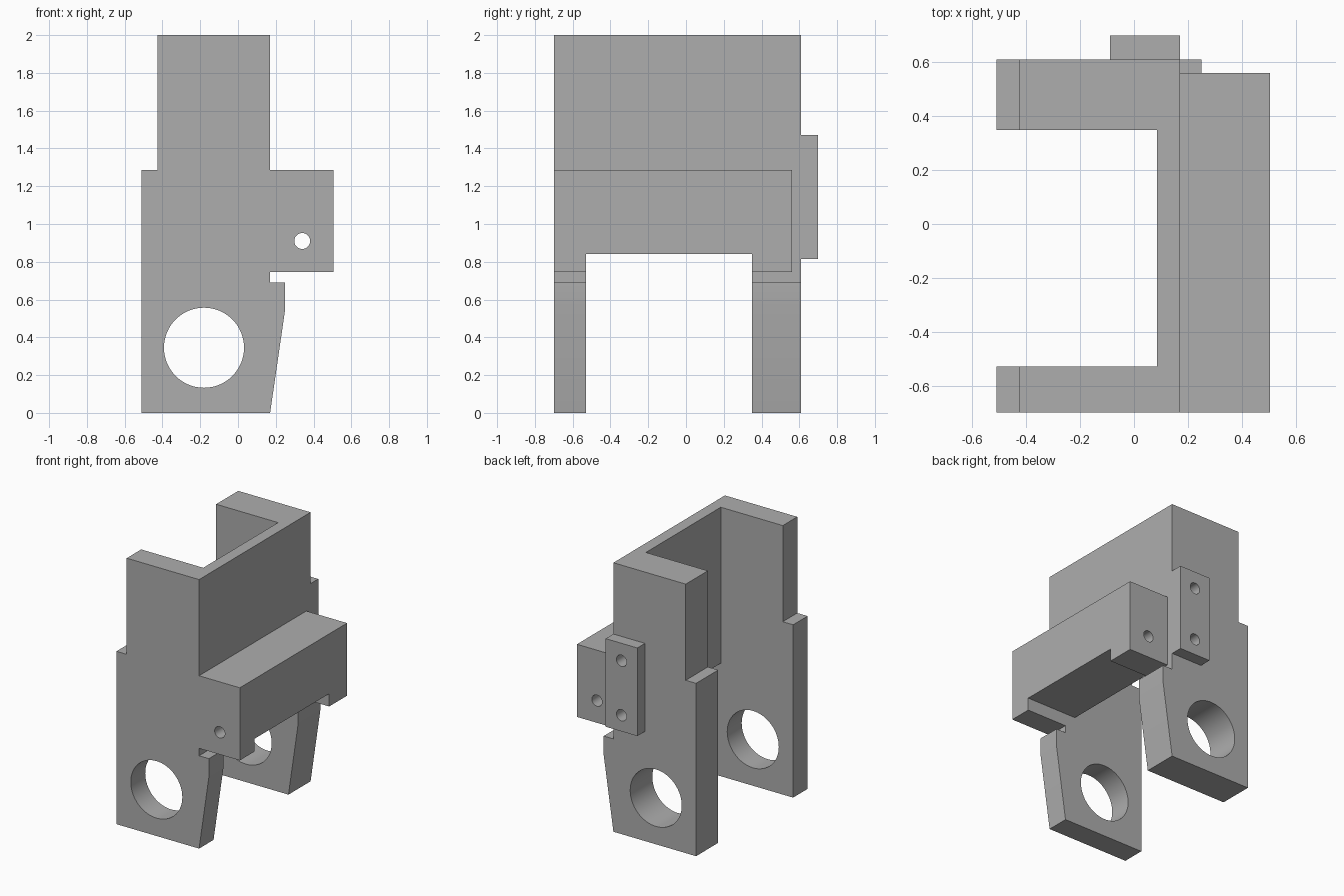
import bpy
import bmesh
import math
from mathutils import Matrix

cube = bpy.data.objects.get("Cube")
if cube:
    bpy.data.objects.remove(cube, do_unlink=True)

grey = bpy.data.materials.new("plain grey")
grey.use_nodes = True
colour = (0.42, 0.42, 0.42, 1)
grey.diffuse_color = colour
grey.node_tree.nodes["Principled BSDF"].inputs["Base Color"].default_value = colour


def add_object(name, bm):
    bmesh.ops.recalc_face_normals(bm, faces=bm.faces)
    mesh = bpy.data.meshes.new(name)
    bm.to_mesh(mesh)
    bm.free()
    mesh.materials.append(grey)
    obj = bpy.data.objects.new(name, mesh)
    bpy.context.collection.objects.link(obj)
    return obj


def extrude_profile(name, points, y0, y1):
    bm = bmesh.new()
    face = bm.faces.new([bm.verts.new((x, y0, z)) for x, z in points])
    result = bmesh.ops.extrude_face_region(bm, geom=[face])
    verts = [v for v in result["geom"] if isinstance(v, bmesh.types.BMVert)]
    bmesh.ops.translate(bm, verts=verts, vec=(0, y1 - y0, 0))
    return add_object(name, bm)


def box(name, xs, ys, zs):
    (x0, x1), (z0, z1) = xs, zs
    return extrude_profile(name, [(x0, z0), (x1, z0), (x1, z1), (x0, z1)], *ys)


def rod(name, x, z, radius, y0, y1):
    bm = bmesh.new()
    place = Matrix.Translation((x, (y0 + y1) / 2, z)) @ Matrix.Rotation(math.pi / 2, 4, "X")
    bmesh.ops.create_cone(bm, cap_ends=True, segments=64, radius1=radius,
                          radius2=radius, depth=y1 - y0, matrix=place)
    return add_object(name, bm)


def combine(target, tool, operation):
    mod = target.modifiers.new(tool.name, "BOOLEAN")
    mod.operation = operation
    mod.solver = "EXACT"
    mod.object = tool
    tool.hide_render = True
    bpy.context.view_layer.objects.active = target
    bpy.ops.object.modifier_apply(modifier=mod.name)
    bpy.data.objects.remove(tool, do_unlink=True)


# Bracket silhouette: side plates, spine and arm in one extrusion
outline = [(-0.51, 0), (0.17, 0), (0.25, 0.55), (0.25, 0.69), (0.17, 0.69),
           (0.17, 0.745), (0.505, 0.745), (0.505, 1.285), (0.17, 1.285),
           (0.17, 2), (-0.425, 2), (-0.425, 1.285), (-0.51, 1.285)]
bracket = extrude_profile("bracket", outline, -0.70, 0.61)

# Channel between the plates, gap under the spine, shortened arm end
inner = (-0.53, 0.35)
combine(bracket, box("channel_cutter", (-1, 0.085), inner, (-1, 3)), "DIFFERENCE")
combine(bracket, box("gap_cutter", (-1, 1), inner, (-1, 0.84)), "DIFFERENCE")
combine(bracket, box("arm_end_cutter", (0.17, 1), (0.56, 1), (0.72, 1.4)), "DIFFERENCE")

# Raised mounting pad on the back
combine(bracket, box("mounting_pad", (-0.09, 0.17), (0.55, 0.70), (0.815, 1.47)), "UNION")

# Pivot bore, arm hole and pad screw holes
combine(bracket, rod("pivot_cutter", -0.18, 0.345, 0.212, -1, 1), "DIFFERENCE")
combine(bracket, rod("arm_hole_cutter", 0.34, 0.91, 0.042, -1, 1), "DIFFERENCE")
for z in (0.935, 1.34):
    combine(bracket, rod("screw_hole_cutter", 0.04, z, 0.042, 0.2, 1), "DIFFERENCE")

# Smooth bores, sharp corners
bpy.ops.object.select_all(action="DESELECT")
bracket.select_set(True)
bpy.context.view_layer.objects.active = bracket
bpy.ops.object.shade_smooth_by_angle(angle=math.radians(30))
